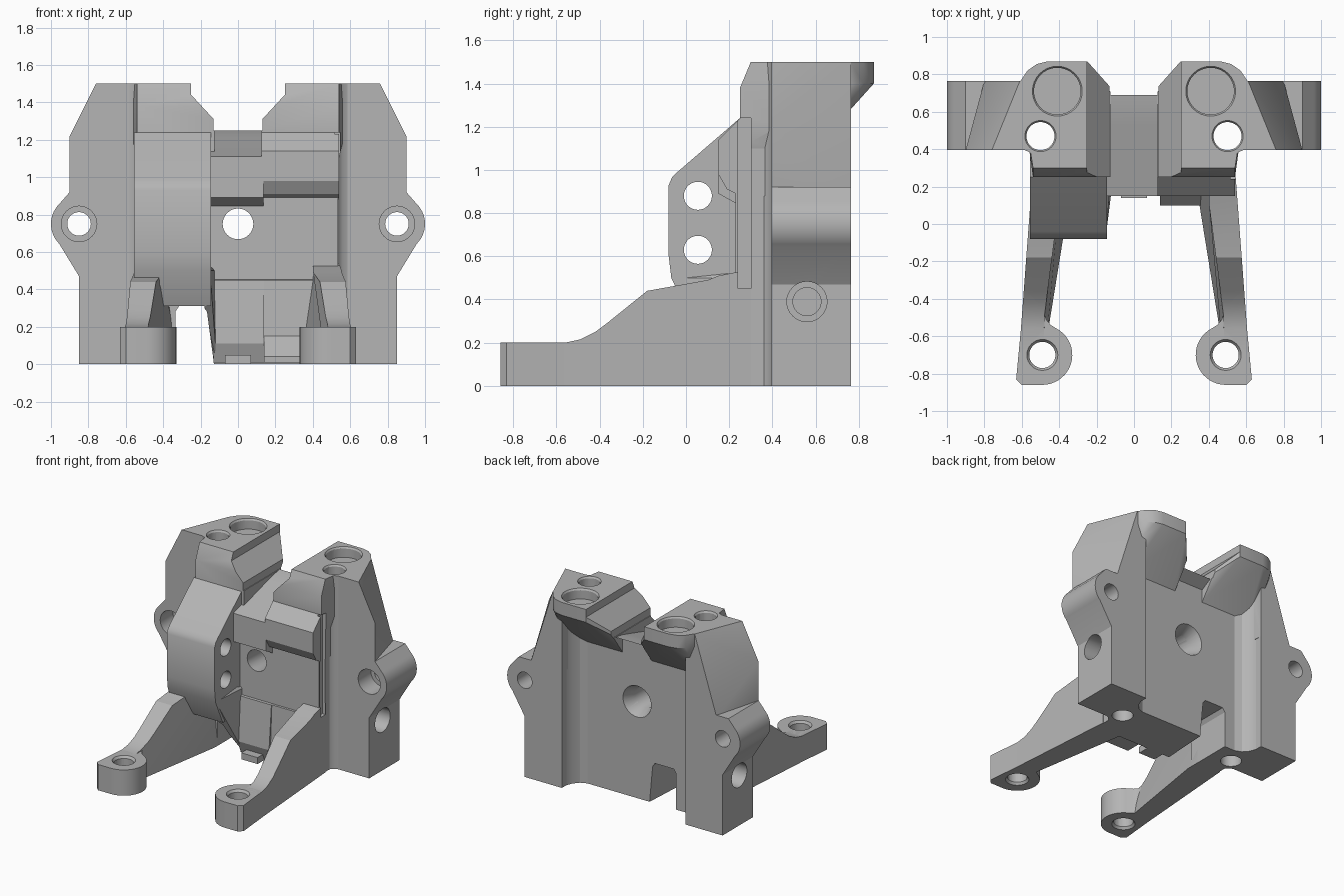
import bpy, bmesh, math
from mathutils import Vector, Matrix

if "Cube" in bpy.data.objects:
    bpy.data.objects.remove(bpy.data.objects["Cube"], do_unlink=True)

metal = bpy.data.materials.new("cast grey")
metal.use_nodes = True
GREY = (0.46, 0.46, 0.46, 1)
metal.diffuse_color = GREY
metal.node_tree.nodes["Principled BSDF"].inputs["Base Color"].default_value = GREY

parts, cutters = [], []


def finish(bm, name, cut=False):
    bmesh.ops.recalc_face_normals(bm, faces=bm.faces)
    mesh = bpy.data.meshes.new(name)
    bm.to_mesh(mesh)
    bm.free()
    obj = bpy.data.objects.new(name, mesh)
    mesh.materials.append(metal)
    bpy.context.scene.collection.objects.link(obj)
    obj.hide_render = cut
    (cutters if cut else parts).append(obj)


def place(axis, a, b, t):
    """Point from two profile coordinates and a position along the axis."""
    return {"x": (t, a, b), "y": (a, t, b), "z": (a, b, t)}[axis]


def prism(name, axis, profile, lo, hi, side=1, cut=False, warp=None):
    bm = bmesh.new()
    rings = [[bm.verts.new(place(axis, a, b, t)) for a, b in profile] for t in (lo, hi)]
    bm.faces.new(rings[0])
    bm.faces.new(rings[1])
    n = len(profile)
    for i in range(n):
        j = (i + 1) % n
        bm.faces.new((rings[0][i], rings[0][j], rings[1][j], rings[1][i]))
    for v in bm.verts:
        if warp:
            v.co = warp(v.co)
        v.co.x *= side
    finish(bm, name, cut)


def hull(name, points, side=1):
    bm = bmesh.new()
    for x, y, z in points:
        bm.verts.new((x * side, y, z))
    bmesh.ops.convex_hull(bm, input=bm.verts)
    bmesh.ops.delete(bm, geom=[v for v in bm.verts if not v.link_faces], context="VERTS")
    bmesh.ops.dissolve_limit(bm, angle_limit=0.01, verts=bm.verts, edges=bm.edges)
    finish(bm, name)


def drill(name, axis, a, b, lo, hi, r, r2=None):
    """Round cutter along an axis, with an optional different end radius."""
    bm = bmesh.new()
    bmesh.ops.create_cone(bm, cap_ends=True, segments=32, radius1=r,
                          radius2=r if r2 is None else r2, depth=hi - lo)
    turn = {"x": Matrix.Rotation(math.pi / 2, 4, "Y"),
            "y": Matrix.Rotation(-math.pi / 2, 4, "X"),
            "z": Matrix.Identity(4)}[axis]
    move = Matrix.Translation(Vector(place(axis, a, b, (lo + hi) / 2)))
    bmesh.ops.transform(bm, matrix=move @ turn, verts=bm.verts)
    finish(bm, name, True)


def arc(cx, cy, r, start, end, n=14):
    return [(cx + r * math.cos(math.radians(start + (end - start) * i / n)),
             cy + r * math.sin(math.radians(start + (end - start) * i / n)))
            for i in range(n + 1)]


# Central plate with a saddle that rises toward the back
prism("center_plate", "x", [(.23, 0), (.6, 0), (.6, 1.2), (.69, 1.25), (.6, 1.235), (.23, 1.13)],
      -.535, .535)
prism("saddle_front", "x", [(.24, .84), (.15, .89), (.15, 1.11), (.3, 1.152), (.3, .84)],
      -.15, .135)
prism("left_lip", "x", [(.25, .88), (.19, .91), (.15, .98), (.15, 1.14), (.25, 1.24), (.4, 1.24),
                        (.4, .88)], .125, .54)

# Lower front box, bottom ledge and small foot tab
prism("lower_box", "x", [(.18, .11), (.21, .45), (.3, .46), (.3, .01), (.22, .01)], -.13, .14)
prism("lower_side", "x", [(.2, .15), (.215, .45), (.3, .46), (.3, .01), (.1, .01), (.1, .04)],
      .14, .4)
prism("foot_tab", "x", [(.14, 0), (.14, .05), (.25, .05), (.25, 0)], -.07, .07)

# Heavy front block on the right-hand side, with a keel running down to the box
prism("right_block", "x", [(-.08, .6), (-.08, .93), (-.065, .965), (-.04, .99), (.25, 1.24),
                           (.4, 1.24), (.4, .31), (.02, .31), (-.068, .5)], -.555, -.145)
hull("keel", [(-.15, -.06, .5), (-.18, .02, .31), (-.145, .19, .52), (-.12, .18, .1),
              (-.12, .22, .03), (-.145, .24, .02), (-.18, .3, .31), (-.12, .3, .5)])


def rib_shape(co):
    """Taper the leg in plan and flare its inner flank toward the base."""
    outer = .615 - .075 * (co.y + .7)
    t = max(0, co.y + .5)
    spread = .27 if co.z < .01 else .13
    inner = .48 - spread * min(t, .6)
    return Vector((inner + (outer - inner) * co.x, co.y, co.z))


for side, word in ((1, "left"), (-1, "right")):
    # Tower with sloped front and overhanging rear
    rear = [(.125, .73), (.25, .87), (.46, .87), (.52, .855), (.57, .82), (.61, .76)]
    tower = [(x, y, z) for x, y in rear[1:] for z in (1.4, 1.5)]
    tower += [(x, y, z) for x in (.125, .54)
              for y, z in ((.25, 1.1), (.25, 1.38), (.3, 1.5), (.6, 1.1), (.6, 1.2))]
    tower += [(*rear[0], 1.5), (*rear[0], 1.28), (.57, .76, 1.3)]
    hull(word + "_tower", tower, side)

    # Wing column with rounded side lug
    outline = [(.53, 0), (.85, 0), (.85, .47)] + arc(.85, .75, .15, -45, 45) + [(.9, .92), (.53, .92)]
    prism(word + "_wing", "y", outline, .395, .765, side)
    hull(word + "_wing_top", [(.5, .395, .9), (.9, .395, .9), (.9, .395, 1.22), (.76, .395, 1.5),
                              (.5, .395, 1.5), (.53, .765, 1.5), (.61, .765, 1.5),
                              (.6, .765, 1.33), (.8, .765, .9), (.53, .765, .9)], side)
    prism(word + "_front_fillet", "z", [(.52, .32), (.535, .36), (.56, .385), (.59, .397),
                                        (.59, .42), (.52, .42)], 0, 1.5, side)
    prism(word + "_rear_fillet", "z", [(.54, .765), (.53, .71), (.51, .66), (.475, .62),
                                       (.42, .598), (.42, .58), (.56, .58)], 0, 1.25, side)

    # Leg rib and foot pad
    prism(word + "_leg", "x", [(-.7, 0), (-.7, .2), (-.56, .2), (-.49, .215), (-.42, .25), (-.36, .295),
                               (-.18, .44), (.1, .49), (.15, .51), (.3, .54), (.3, 0)],
          0, 1, side, warp=rib_shape)
    pad = arc(.49, -.7, .16, 270, 125, 18) + [(.445, -.54), (.47, -.51), (.485, -.46), (.595, -.46),
                                              (.63, -.83), (.6, -.86)]
    prism(word + "_foot", "z", pad, 0, .2, side)

    # Holes on each side, with deep counterbores in the wing
    x = .49 * side
    drill("foot_hole", "z", x, -.7, -.1, .3, .07)
    drill("foot_sink", "z", x, -.7, .175, .21, .065, .09)
    drill("foot_sink_under", "z", x, -.7, -.01, .025, .09, .065)
    drill("long_hole", "z", .5 * side, .47, -.1, 1.6, .075)
    drill("long_hole_sink", "z", .5 * side, .47, 1.48, 1.51, .07, .09)
    drill("deck_bore", "z", .41 * side, .71, 1.42, 1.6, .125)
    drill("deck_bore_sink", "z", .41 * side, .71, 1.48, 1.51, .12, .14)
    drill("lug_hole", "y", .85 * side, .75, .3, .9, .063)
    drill("lug_sink", "y", .85 * side, .75, .35, .55, .095)
    ends = sorted((.6 * side, .95 * side))
    drill("side_hole", "x", .56, .39, ends[0], ends[1], .065)
    ends = sorted((.7 * side, .95 * side))
    drill("side_sink", "x", .56, .39, ends[0], ends[1], .093)

prism("groove", "z", [(.515, .24), (.6, .24), (.6, .3), (.515, .3)], .45, 1.24, cut=True)

# Shared holes, the channel over the saddle and the bottom notch
drill("center_hole", "y", 0, .75, -.2, .8, .082)
drill("center_sink", "y", 0, .75, .5, .61, .08, .125)
for z in (.63, .88):
    drill("cross_hole", "x", .055, z, -.7, 0, .065)
half = [(.13, 1.25), (.13, 1.31), (.25, 1.44), (.25, 1.6)]
prism("channel", "y", half + [(-a, b) for a, b in reversed(half)], -.2, 1, cut=True)
prism("notch", "y", [(-.335, -.1), (-.335, .28), (-.315, .31), (-.2, .31), (-.18, .28),
                     (-.145, -.1)], -.2, 1, cut=True,
      warp=lambda co: co + Vector((.07 if co.x > -.25 and co.y > .5 else 0, 0, 0)))


def bounds(obj):
    return [(min(c), max(c)) for c in zip(*(v.co for v in obj.data.vertices))]


# Cut each part only with the cutters that reach it, then shade
bpy.ops.object.select_all(action="DESELECT")
for obj in parts:
    for cutter in cutters:
        if all(a < d and c < b for (a, b), (c, d) in zip(bounds(obj), bounds(cutter))):
            mod = obj.modifiers.new(cutter.name, "BOOLEAN")
            mod.operation, mod.solver, mod.object = "DIFFERENCE", "EXACT", cutter
    obj.select_set(True)
bpy.context.view_layer.objects.active = parts[0]
bpy.ops.object.convert(target="MESH")
bpy.ops.object.shade_smooth_by_angle(angle=math.radians(25))
for cutter in cutters:
    bpy.data.objects.remove(cutter, do_unlink=True)
